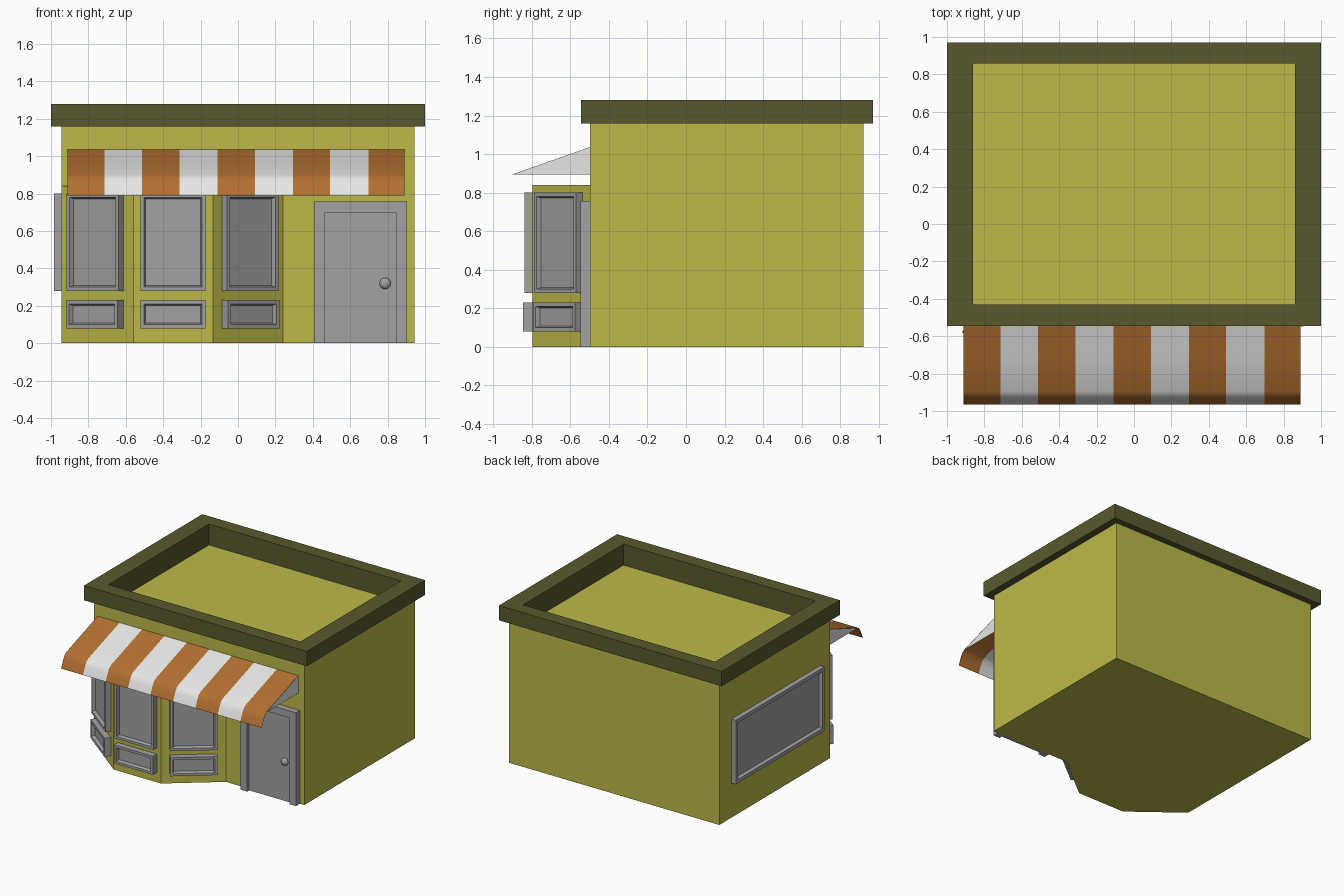
import bpy, bmesh, math
from mathutils import Matrix, Vector

if "Cube" in bpy.data.objects:
    bpy.data.objects.remove(bpy.data.objects["Cube"])


def material(name, r, g, b):
    m = bpy.data.materials.new(name)
    lin = lambda c: ((c / 255 + 0.055) / 1.055) ** 2.4
    m.diffuse_color = (lin(r), lin(g), lin(b), 1)
    m.use_nodes = True
    m.node_tree.nodes["Principled BSDF"].inputs["Base Color"].default_value = m.diffuse_color
    return m


WALL = material("mustard_wall", 188, 185, 72)
TRIM = material("dark_olive_trim", 89, 89, 46)
GREY = material("grey_joinery", 162, 162, 162)
ORANGE = material("orange_stripe", 178, 111, 49)
WHITE = material("white_stripe", 230, 230, 228)


def finish(bm, name, *mats, recalc=True):
    if recalc:
        bmesh.ops.recalc_face_normals(bm, faces=bm.faces)
    me = bpy.data.meshes.new(name)
    bm.to_mesh(me)
    bm.free()
    for m in mats:
        me.materials.append(m)
    ob = bpy.data.objects.new(name, me)
    bpy.context.collection.objects.link(ob)
    return ob


def rect(x0, x1, y0, y1, z):
    return [(x0, y0, z), (x1, y0, z), (x1, y1, z), (x0, y1, z)]


def loft(bm, loops):
    """Join successive closed loops of points with quads."""
    rings = [[bm.verts.new(p) for p in lp] for lp in loops]
    for a, b in zip(rings, rings[1:]):
        n = len(a)
        for i in range(n):
            bm.faces.new((a[i], a[(i + 1) % n], b[(i + 1) % n], b[i]))
    return rings


# building body, open at the top where the parapet sits
X, Y0, Y1 = 0.943, -0.497, 0.92
bm = bmesh.new()
rings = loft(bm, [rect(-X, X, Y0, Y1, 0), rect(-X, X, Y0, Y1, 1.16)])
bm.faces.new(rings[0])
finish(bm, "building_walls", WALL)

# flat roof sunk behind the parapet
bm = bmesh.new()
bm.faces.new([bm.verts.new(p) for p in rect(-0.862, 0.862, -0.43, 0.858, 1.11)])
finish(bm, "roof_floor", WALL, recalc=False)

# parapet: ring swept from soffit, up the outside, over and down inside
bm = bmesh.new()
rings = loft(bm, [rect(-X, X, Y0, Y1, 1.16),
                  rect(-1, 1, -0.545, 0.97, 1.16),
                  rect(-1, 1, -0.545, 0.97, 1.28),
                  rect(-0.862, 0.862, -0.43, 0.858, 1.28),
                  rect(-0.862, 0.862, -0.43, 0.858, 1.11)])
finish(bm, "parapet", TRIM, recalc=False)

# three-sided bay on the shop front
BAY = [(-X, Y0), (-0.56, -0.795), (-0.135, -0.795), (0.24, Y0)]
bm = bmesh.new()
rings = loft(bm, [[(x, y, z) for x, y in BAY] for z in (0, 0.84)])
bm.faces.new(rings[0][::-1])
bm.faces.new(rings[1])
finish(bm, "bay_front", WALL)


def panel(name, centre, normal, width, z0, z1, depth, rim=0.02, recess=0.025):
    """Raised frame with a sunken pane, facing along normal."""
    bm = bmesh.new()
    w = width / 2
    i = w - rim
    s = i - 0.008
    box = lambda h, m, y: [(-h, y, z0 + m), (h, y, z0 + m),
                           (h, y, z1 - m), (-h, y, z1 - m)]
    rings = loft(bm, [box(w, 0, 0.0), box(w, 0, -depth),
                      box(i, rim, -depth),
                      box(s, rim + 0.008, recess - depth)])
    bm.faces.new(rings[-1])
    bm.faces.new(rings[0][::-1])
    angle = math.atan2(normal[0], -normal[1])
    bm.transform(Matrix.Translation((centre[0], centre[1], 0))
                 @ Matrix.Rotation(angle, 4, 'Z'))
    return finish(bm, name, GREY)


# window and lower panel on each bay facet
for side, a, b in zip(("left", "middle", "right"), BAY, BAY[1:]):
    a, b = Vector(a), Vector(b)
    d = (b - a).normalized()
    mid, n = (a + b) / 2, (d.y, -d.x)
    panel(side + "_bay_window", mid, n, 0.35, 0.28, 0.80, 0.043)
    panel(side + "_bay_lower_panel", mid, n, 0.35, 0.08, 0.23, 0.05)

# long window on the left wall
panel("side_window", (-X, 0.195), (-1, 0), 1.14, 0.28, 0.80, 0.04, rim=0.03)

# door frame: an upside-down U reaching the ground
bm = bmesh.new()
DX0, DX1, DT, W = 0.407, 0.903, 0.757, 0.058
outline = [(DX0, 0), (DX0, DT), (DX1, DT), (DX1, 0),
           (DX1 - W, 0), (DX1 - W, DT - W), (DX0 + W, DT - W), (DX0 + W, 0)]
rings = loft(bm, [[(x, y, z) for x, z in outline] for y in (Y0, -0.547)])
for r in rings:
    for i in range(3):  # left post, lintel, right post
        bm.faces.new((r[i], r[i + 1], r[6 - i], r[7 - i]))
finish(bm, "door_frame", GREY)

# door leaf
bm = bmesh.new()
bmesh.ops.create_cube(bm, size=1)
bm.transform(Matrix.Translation(((DX0 + DX1) / 2, -0.508, (DT - W) / 2))
             @ Matrix.Diagonal((DX1 - DX0 - 2 * W, 0.024, DT - W, 1)))
finish(bm, "door_leaf", GREY)

# round door knob
bm = bmesh.new()
bmesh.ops.create_uvsphere(bm, u_segments=20, v_segments=10, radius=0.03)
bm.transform(Matrix.Translation((0.787, -0.525, 0.32))
             @ Matrix.Diagonal((1, 0.7, 1, 1)))
for f in bm.faces:
    f.smooth = True
finish(bm, "door_knob", GREY)

# awning: thin curved sheet, alternate strips coloured
EDGES = [-0.912, -0.715, -0.512, -0.312, -0.11, 0.092, 0.293, 0.493, 0.697, 0.89]
PROFILE = [(Y0, 1.037), (-0.70, 0.967), (-0.895, 0.90), (-0.92, 0.883),
           (-0.94, 0.85), (-0.965, 0.79)]
bm = bmesh.new()
cols = [[bm.verts.new((x, y, z)) for y, z in PROFILE] for x in EDGES]
for s, (a, b) in enumerate(zip(cols, cols[1:])):
    for k in range(len(PROFILE) - 1):
        f = bm.faces.new((a[k], a[k + 1], b[k + 1], b[k]))
        f.material_index = s % 2
        f.smooth = True
finish(bm, "striped_awning", ORANGE, WHITE, recalc=False)

# triangular awning ends
for name, x, order in (("awning_end_left", EDGES[0], 1), ("awning_end_right", EDGES[-1], -1)):
    bm = bmesh.new()
    pts = [(x, Y0, 1.037), (x, Y0, 0.895), (x, -0.9, 0.895)][::order]
    bm.faces.new([bm.verts.new(p) for p in pts])
    finish(bm, name, WHITE, recalc=False)
